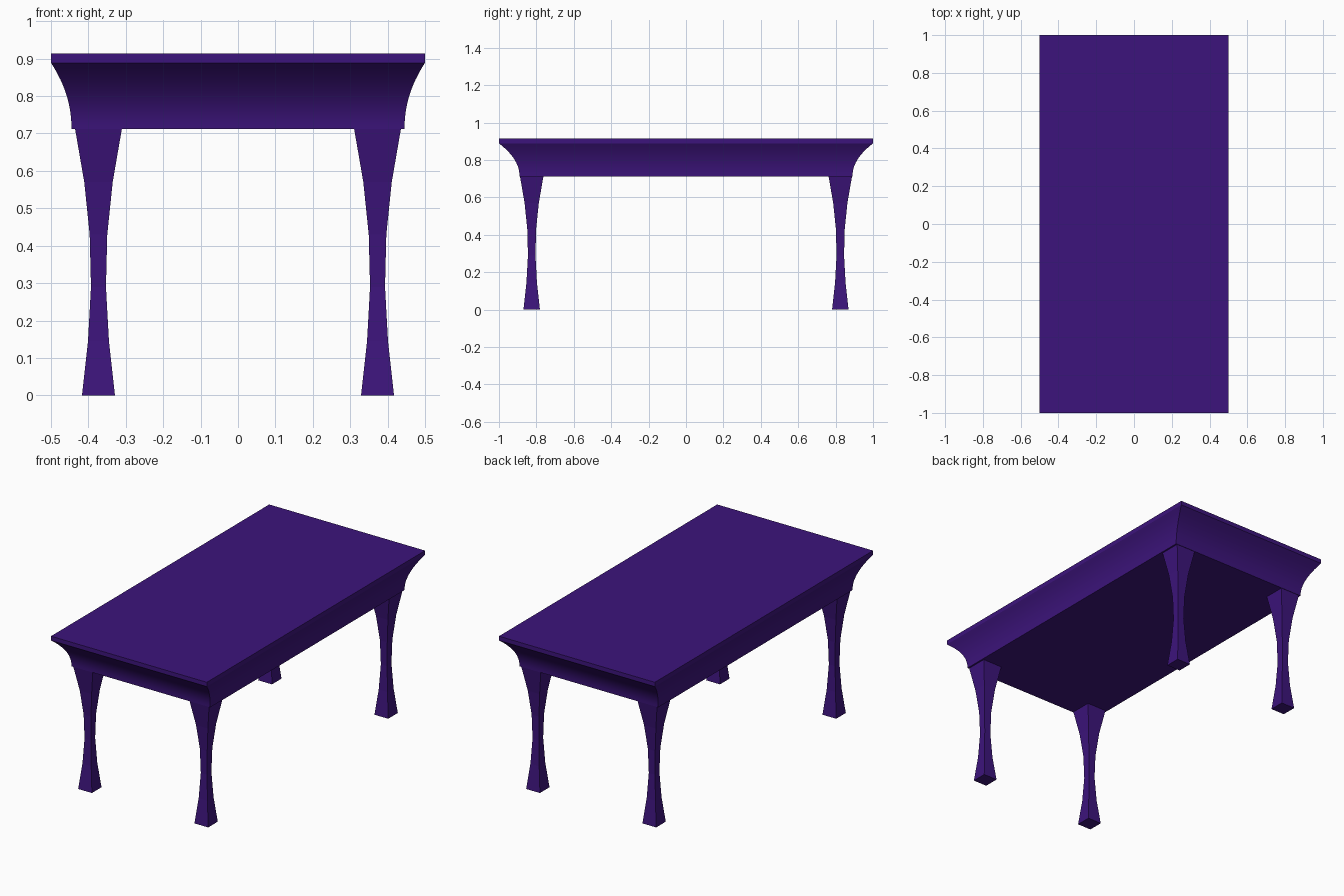
import bpy, bmesh

if "Cube" in bpy.data.objects:
    bpy.data.objects.remove(bpy.data.objects["Cube"])

purple = bpy.data.materials.new("purple")
purple.diffuse_color = (0.046, 0.007, 0.2, 1)
purple.use_nodes = True
purple.node_tree.nodes["Principled BSDF"].inputs["Base Color"].default_value = purple.diffuse_color


def square_loft(name, sections, smooth_angle=None):
    """Stack rectangles (cx, cy, half_x, half_y, z) and skin them into a closed solid."""
    bm = bmesh.new()
    rings = []
    for cx, cy, hx, hy, z in sections:
        rings.append([bm.verts.new((cx + sx * hx, cy + sy * hy, z))
                      for sx, sy in ((-1, -1), (1, -1), (1, 1), (-1, 1))])
    for low, high in zip(rings, rings[1:]):
        for i in range(4):
            j = (i + 1) % 4
            bm.faces.new((low[i], low[j], high[j], high[i]))
    bm.faces.new(rings[0][::-1])
    bm.faces.new(rings[-1])
    mesh = bpy.data.meshes.new(name)
    bm.to_mesh(mesh)
    bm.free()
    mesh.materials.append(purple)
    obj = bpy.data.objects.new(name, mesh)
    bpy.context.collection.objects.link(obj)
    if smooth_angle:
        bpy.ops.object.select_all(action='DESELECT')
        obj.select_set(True)
        bpy.context.view_layer.objects.active = obj
        bpy.ops.object.shade_smooth_by_angle(angle=smooth_angle)
    return obj


# Flat table top slab
square_loft("table_top", [(0, 0, 0.5, 1.0, 0.889), (0, 0, 0.5, 1.0, 0.914)])

# Cove-shaped apron flaring out to the table top
STEPS = 12
apron = []
for i in range(STEPS + 1):
    t = i / STEPS
    half = 0.445 + 0.055 * t ** 2.1
    apron.append((0, 0, half, half * 2, 0.712 + 0.177 * t))
square_loft("apron", apron, smooth_angle=0.5)

# Four square legs, waisted in the middle
leg_profile = [(0.0, 0.044), (0.145, 0.028), (0.29, 0.02),
               (0.43, 0.0235), (0.57, 0.038), (0.712, 0.0625)]
for y_name, sy in (("front", -1), ("back", 1)):
    for x_name, sx in (("left", -1), ("right", 1)):
        square_loft(f"{y_name}_{x_name}_leg",
                    [(sx * 0.373, sy * 0.825, w, w, z) for z, w in leg_profile])
